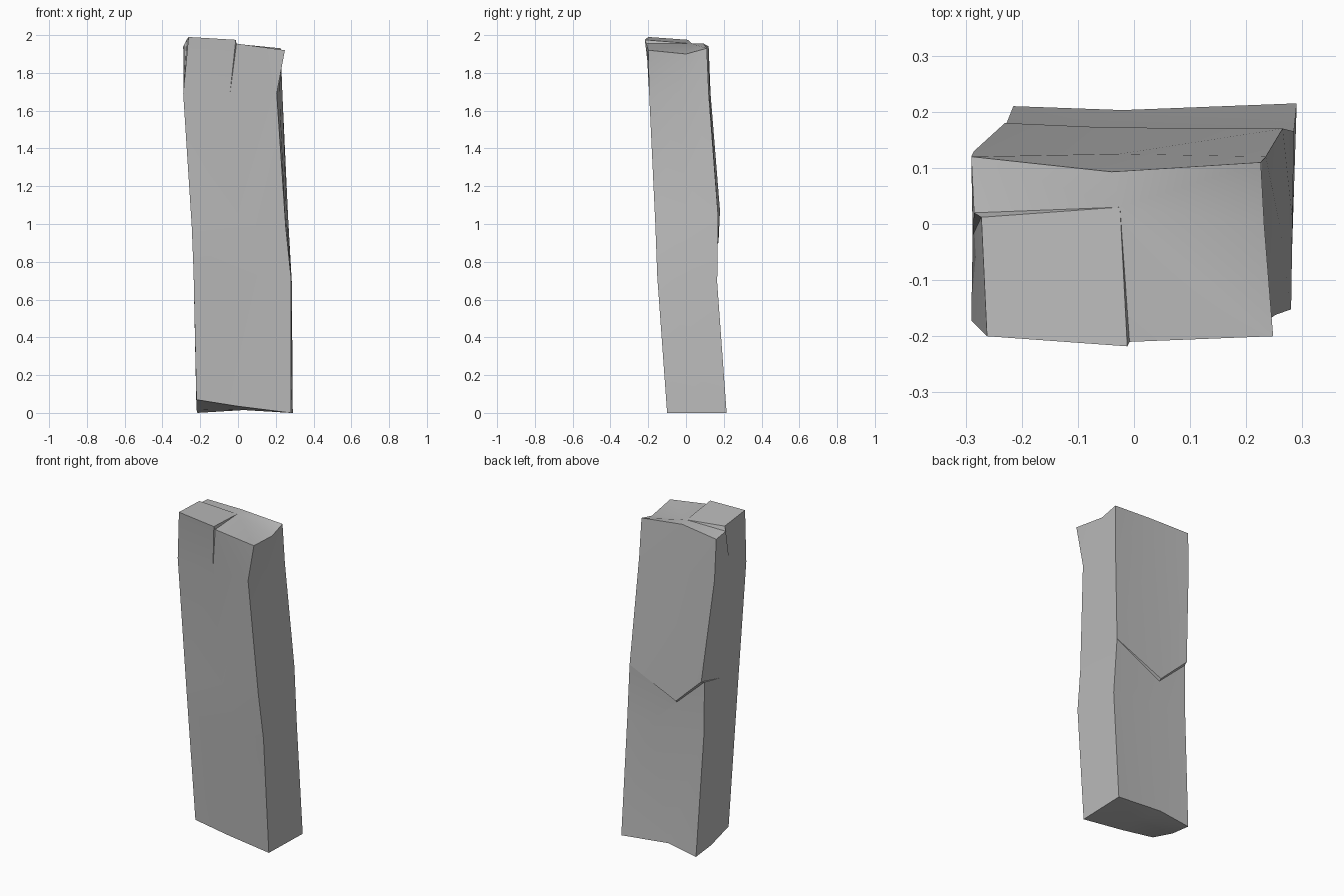
import bpy
import bmesh
from math import radians
from mathutils import Vector

default_cube = bpy.data.objects.get("Cube")
if default_cube:
    bpy.data.objects.remove(default_cube, do_unlink=True)

# One plain stone colour
stone = bpy.data.materials.new("grey_stone")
stone.use_nodes = True
stone_colour = (0.5, 0.5, 0.5, 1)
stone.diffuse_color = stone_colour
stone.node_tree.nodes["Principled BSDF"].inputs["Base Color"].default_value = stone_colour

# Points of a ring, in order around the slab
FRONT_LEFT, FRONT, FRONT_RIGHT, RIGHT, BACK_RIGHT, BACK, BACK_LEFT, LEFT = range(8)


def make_ring(corners, overrides=None):
    """Four corners with edge midpoints, some of which are moved."""
    points = []
    for i, corner in enumerate(corners):
        corner = Vector(corner)
        following = Vector(corners[(i + 1) % len(corners)])
        points += [corner, (corner + following) / 2]
    for index, place in (overrides or {}).items():
        points[index] = Vector(place)
    return points


# Rough-hewn cross-sections, from the chipped foot to the leaning top
foot = make_ring(
    [(-.22, -.1, .08), (.28, -.1, .01), (.29, .215, .01), (-.215, .21, .01)],
    {FRONT: (0, -.1, .045), BACK: (-.02, .203, .04), LEFT: (-.22, .07, .03)})
waist = make_ring(
    [(-.235, -.15, .75), (.28, -.152, .73), (.285, .165, .7), (-.235, .16, .76)],
    {FRONT: (.1, -.138, .74), BACK: (.12, .155, .74)})
ledge = make_ring(
    [(-.245, -.162, 1), (.252, -.162, 1), (.265, .17, 1.05), (-.23, .18, 1.08)],
    {BACK: (-.05, .172, .91)})
shoulder = make_ring(
    [(-.29, -.172, 1.7), (.205, -.195, 1.7), (.235, .12, 1.7), (-.285, .13, 1.7)])
crown = make_ring(
    [(-.262, -.2, 2), (.248, -.2, 1.93), (.226, .11, 1.94), (-.29, .12, 1.95)],
    {FRONT: (-.012, -.218, 1.985), RIGHT: (.232, 0, 1.91),
     BACK: (-.04, .093, 1.965), LEFT: (-.272, .012, 1.985)})

bm = bmesh.new()


def add_ring(points):
    return [bm.verts.new(point) for point in points]


def add_face(*corners):
    """Make a face, dropping repeated corners."""
    unique = list(dict.fromkeys(corners))
    if len(unique) > 2:
        bm.faces.new(unique)


def bridge(lower, upper):
    for i in range(len(lower)):
        j = (i + 1) % len(lower)
        add_face(lower[i], lower[j], upper[j], upper[i])


foot_ring, waist_ring, ledge_ring, shoulder_ring, crown_ring = [
    add_ring(points) for points in (foot, waist, ledge, shoulder, crown)]

# Diagonal crack on the back: the stone below it is set inward
crack_ring = list(ledge_ring)
crack_ring[BACK_LEFT] = bm.verts.new((-.235, .157, 1.07))
crack_ring[BACK] = bm.verts.new((-.05, .16, .9))

# Side walls
bridge(foot_ring, waist_ring)
bridge(waist_ring, crack_ring)
bridge(crack_ring, ledge_ring)
bridge(ledge_ring, shoulder_ring)
bridge(shoulder_ring, crown_ring)

# Broken top, with a small step on the left edge and another on the front
steps = {LEFT: (-.285, .02, 1.96), FRONT: (-.008, -.21, 1.965)}
rim = []
for index, vert in enumerate(crown_ring):
    rim.append(vert)
    if index in steps:
        step = bm.verts.new(steps[index])
        following = crown_ring[(index + 1) % len(crown_ring)]
        if index == LEFT:
            # The lower side of this step lies towards the back
            rim.insert(-1, step)
            following = crown_ring[BACK_LEFT]
        else:
            rim.append(step)
        wall = next(f for f in bm.faces if vert in f.verts and following in f.verts)
        ordered = list(wall.verts)
        a, b = ordered.index(vert), ordered.index(following)
        place = b if (a + 1) % len(ordered) == b else a
        ordered.insert(place if place else len(ordered), step)
        bm.faces.remove(wall)
        bm.faces.new(ordered)


def fan(ring, centre):
    hub = bm.verts.new(centre)
    for i, vert in enumerate(ring):
        add_face(hub, vert, ring[(i + 1) % len(ring)])


fan(rim, (-.025, .03, 1.965))
fan(list(reversed(foot_ring)), (.03, .06, .025))

bmesh.ops.triangulate(bm, faces=[f for f in bm.faces if len(f.verts) > 4])
bmesh.ops.recalc_face_normals(bm, faces=bm.faces[:])

# Rest the slab on the ground
lowest = min(vert.co.z for vert in bm.verts)
bmesh.ops.translate(bm, verts=bm.verts[:], vec=(0, 0, -lowest))

mesh = bpy.data.meshes.new("stone_slab")
bm.to_mesh(mesh)
bm.free()
mesh.materials.append(stone)
slab = bpy.data.objects.new("stone_slab", mesh)
bpy.context.collection.objects.link(slab)

# Smooth the worn faces but keep the hewn edges crisp
bpy.ops.object.select_all(action='DESELECT')
slab.select_set(True)
bpy.context.view_layer.objects.active = slab
bpy.ops.object.shade_smooth_by_angle(angle=radians(30))
